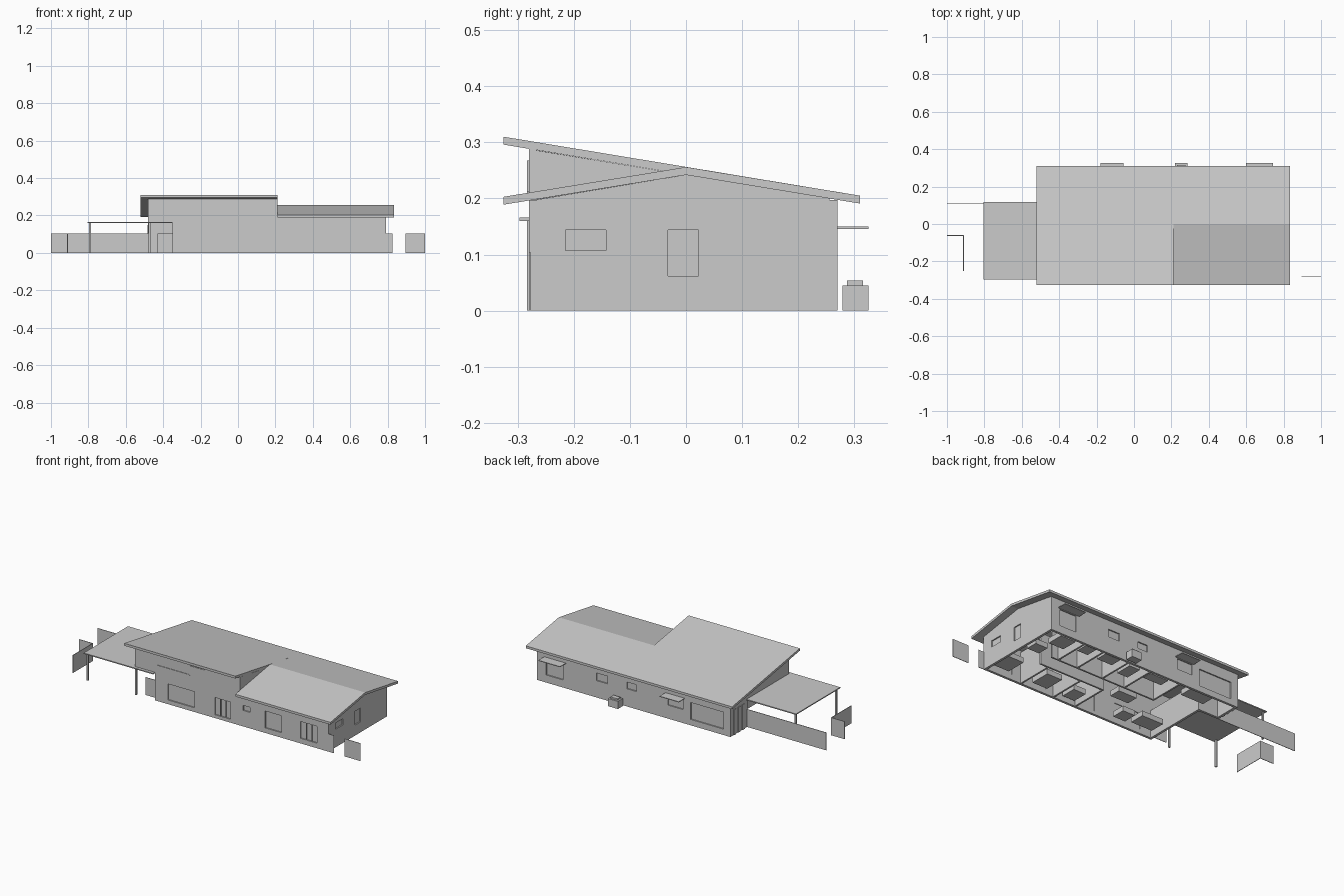
import bpy
import bmesh
from mathutils import Vector

old = bpy.data.objects.get("Cube")
if old:
    bpy.data.objects.remove(old, do_unlink=True)

grey = bpy.data.materials.new("plain_grey")
grey.use_nodes = True
grey.diffuse_color = (0.6, 0.6, 0.6, 1)
grey.node_tree.nodes["Principled BSDF"].inputs["Base Color"].default_value = (0.6, 0.6, 0.6, 1)


def prism(name, points, axis, lo, hi):
    """Extrude a flat outline along x (outline in y,z), y (x,z) or z (x,y)."""
    place = {"x": lambda a, b, t: (t, a, b),
             "y": lambda a, b, t: (a, t, b),
             "z": lambda a, b, t: (a, b, t)}[axis]
    bm = bmesh.new()
    face = bm.faces.new([bm.verts.new(place(a, b, lo)) for a, b in points])
    out = bmesh.ops.extrude_face_region(bm, geom=[face])
    verts = [g for g in out["geom"] if isinstance(g, bmesh.types.BMVert)]
    shift = Vector(place(0, 0, hi - lo))
    bmesh.ops.translate(bm, verts=verts, vec=shift)
    bmesh.ops.recalc_face_normals(bm, faces=bm.faces)
    mesh = bpy.data.meshes.new(name)
    bm.to_mesh(mesh)
    bm.free()
    mesh.materials.append(grey)
    obj = bpy.data.objects.new(name, mesh)
    bpy.context.collection.objects.link(obj)
    return obj


def box(name, x, y, z):
    return prism(name, [(x[0], y[0]), (x[1], y[0]), (x[1], y[1]), (x[0], y[1])], "z", *z)


def cut(wall, x, y, z):
    """Cut a box-shaped opening out of a wall."""
    cutter = box("opening_cutter", x, y, z)
    cutter.hide_render = True
    mod = wall.modifiers.new("opening", "BOOLEAN")
    mod.operation = "DIFFERENCE"
    mod.solver = "EXACT"
    mod.object = cutter
    bpy.context.view_layer.update()
    shell = wall.evaluated_get(bpy.context.evaluated_depsgraph_get())
    mesh = bpy.data.meshes.new_from_object(shell)
    wall.modifiers.clear()
    wall.data = mesh
    bpy.data.objects.remove(cutter, do_unlink=True)


T = 0.014                       # wall thickness
L, R, F, B = -0.48, 0.79, -0.28, 0.27
STEP, PORCH, PORCH_Y = 0.21, -0.35, 0.11


def window(wall, side, a, z, mullions=0):
    """Opening with a set-back pane and upright bars, in a front, back or right wall."""
    face, inward = {"front": (F, 1), "back": (B, -1), "right": (R, -1)}[side]

    def span(d0, d1):
        return tuple(sorted((face + inward * d0, face + inward * d1)))

    def part(name, a, depth, z, make=box):
        if side == "right":
            return make(name, depth, a, z)
        return make(name, a, depth, z)

    part(wall, a, span(-0.02, 0.02), z, cut)
    part(side + "_window_pane", a, span(0.007, 0.01), z)
    for i in range(mullions):
        m = a[0] + (a[1] - a[0]) * (i + 1) / (mullions + 1)
        part(side + "_window_bar", (m - 0.002, m + 0.002), span(0.001, 0.008), z)


# Roofs: one long slope rising to the front, one gable over the right part
prism("tall_roof", [(-0.325, 0.31), (0.31, 0.205), (0.31, 0.191), (-0.325, 0.296)],
      "x", -0.52, STEP)
prism("gable_roof", [(-0.325, 0.203), (0, 0.256), (0.31, 0.205),
                     (0.31, 0.191), (0, 0.242), (-0.325, 0.189)], "x", STEP, 0.835)

# Outer walls
front_tall = prism("front_wall_tall", [(L, 0.165), (PORCH, 0.165), (PORCH, 0), (STEP, 0),
                                       (STEP, 0.288), (L, 0.288)], "y", F, F + T)
front_low = box("front_wall_low", (STEP, R), (F, F + T), (0, 0.196))
back = box("back_wall", (L, R), (B - T, B), (0, 0.197))
right = prism("right_wall", [(F + T, 0), (B - T, 0), (B - T, 0.2), (0, 0.242),
                             (F + T, 0.198)], "x", R - T, R)
prism("left_wall", [(F + T, 0.165), (PORCH_Y, 0.165), (PORCH_Y, 0), (B - T, 0),
                    (B - T, 0.199), (F + T, 0.286)], "x", L, L + T)
prism("roof_step_wall", [(F, 0.196), (0, 0.242), (F, 0.288)], "x", STEP - T, STEP)
box("porch_side_wall", (PORCH, PORCH + T), (F + T, PORCH_Y), (0, 0.165))
box("porch_back_wall", (L + T, PORCH + T), (PORCH_Y, PORCH_Y + T), (0, 0.165))

# Windows
window(front_tall, "front", (-0.265, -0.09), (0.025, 0.12))
window(front_tall, "front", (0.045, 0.148), (0.02, 0.122), 2)
window(front_low, "front", (0.23, 0.275), (0.095, 0.125))
window(front_low, "front", (0.375, 0.483), (0.03, 0.13))
window(front_low, "front", (0.606, 0.716), (0.03, 0.13), 2)
window(back, "back", (-0.434, -0.22), (0.035, 0.135))
window(back, "back", (-0.17, -0.07), (0.08, 0.143))
window(back, "back", (0.135, 0.2), (0.105, 0.145))
window(back, "back", (0.325, 0.4), (0.1, 0.145))
window(back, "back", (0.62, 0.73), (0.045, 0.143))
window(right, "right", (-0.215, -0.143), (0.107, 0.144))
window(right, "right", (-0.032, 0.022), (0.062, 0.144))

# High window and trim under the tall eave
box("high_window", (-0.12, -0.02), (F - 0.003, F), (0.212, 0.268))
box("high_trim", (-0.335, -0.12), (F - 0.003, F), (0.208, 0.214))

# Door strips on the left end wall
for y in (0.14, 0.18, 0.22):
    box("left_door_strip", (L - 0.004, L), (y, y + 0.02), (0, 0.15))

# Canopies over the back windows
for x in ((-0.18, -0.055), (0.6, 0.742)):
    box("window_canopy", x, (B, 0.325), (0.146, 0.15))

# Outdoor unit behind the house
box("outdoor_unit", (0.22, 0.285), (0.279, 0.325), (0, 0.045))
box("outdoor_unit_cap", (0.23, 0.275), (0.287, 0.315), (0.045, 0.054))

# Carport
box("carport_roof", (-0.805, PORCH), (-0.297, 0.118), (0.16, 0.166))
for x, y in ((-0.792, -0.278), (-0.792, 0.1), (-0.474, -0.278)):
    box("carport_post", (x - 0.005, x + 0.005), (y - 0.005, y + 0.005), (0, 0.16))

# Thin garden screens
H = (0, 0.105)
box("long_screen", (-1, L), (0.11, 0.113), H)
box("corner_screen_back", (-1, -0.91), (-0.063, -0.06), H)
box("corner_screen_side", (-0.913, -0.91), (-0.25, -0.063), H)
box("porch_screen", (-0.43, PORCH), (-0.253, -0.25), H)
box("right_screen_inner", (R, 0.825), (F, F + 0.003), H)
box("right_screen_outer", (0.895, 1), (F, F + 0.003), H)

# Inside walls: a hallway with rooms on both sides
P = 0.01
box("hall_wall_back", (-0.1, 0.6), (0.04, 0.04 + P), (0, 0.185))
box("hall_wall_front", (0.17, 0.6), (-0.05, -0.05 + P), (0, 0.185))
for x in (-0.1, 0.1, 0.25, 0.42, 0.55):
    box("back_room_wall", (x, x + P), (0.05, B - T), (0, 0.185))
for x in (0.17, 0.32, 0.54):
    box("front_room_wall", (x, x + P), (F + T, -0.05), (0, 0.185))

# Furniture
for x, y, w, d in ((0.71, -0.17, 0.1, 0.12), (0.7, 0.05, 0.08, 0.07), (0.64, 0.18, 0.1, 0.1),
                   (0.44, -0.18, 0.1, 0.12), (0.49, 0.2, 0.07, 0.07), (0.34, 0.2, 0.1, 0.07),
                   (0.18, 0.17, 0.07, 0.1), (0.24, -0.2, 0.08, 0.09), (0.02, 0.2, 0.12, 0.06),
                   (0.03, -0.05, 0.12, 0.07), (-0.26, 0.2, 0.15, 0.08),
                   (-0.24, -0.18, 0.14, 0.09), (-0.1, -0.2, 0.08, 0.08)):
    box("furniture_block", (x - w / 2, x + w / 2), (y - d / 2, y + d / 2), (0.015, 0.045))
